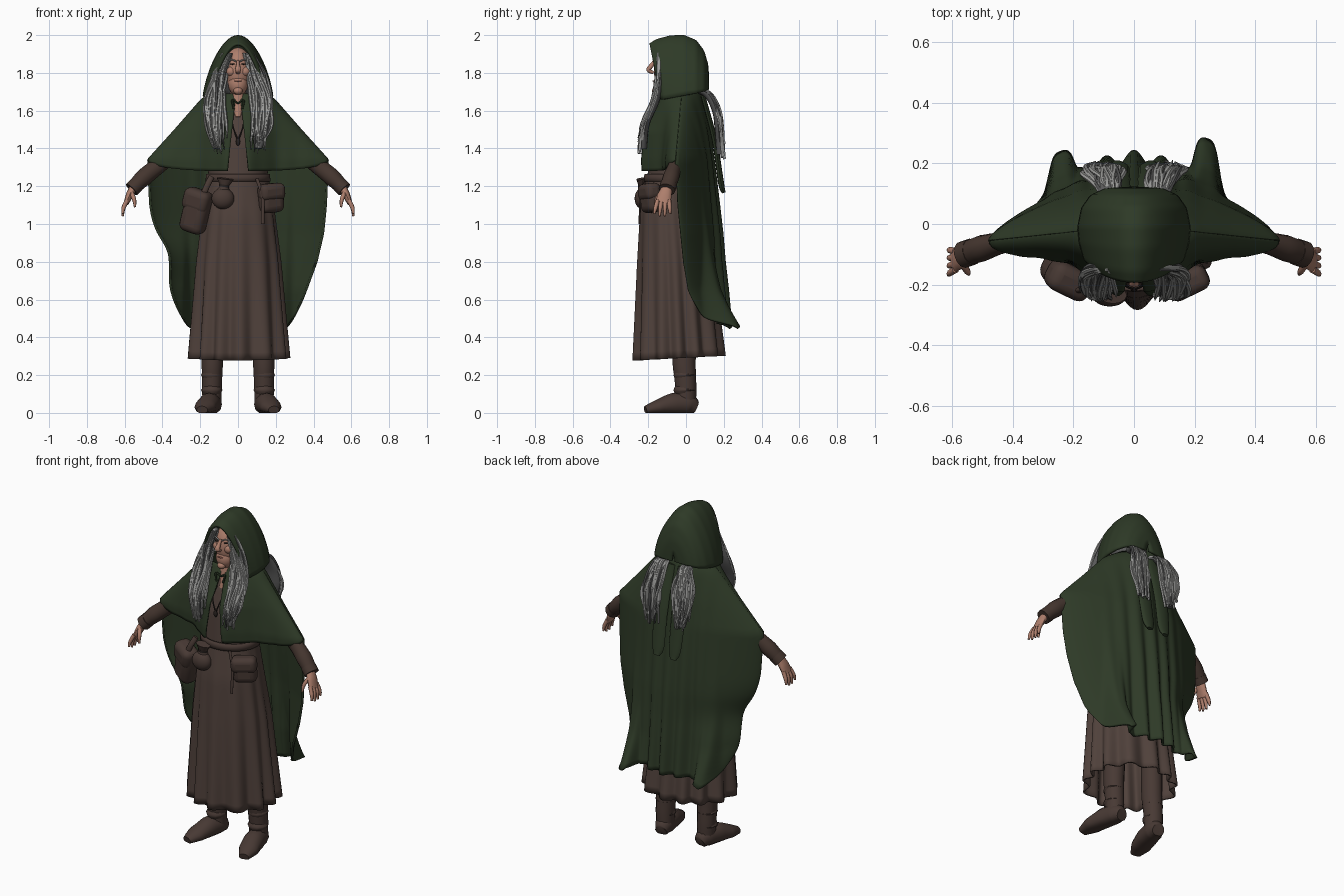
import bpy, bmesh, math, random
from mathutils import Vector

random.seed(4)
if "Cube" in bpy.data.objects:
    bpy.data.objects.remove(bpy.data.objects["Cube"])


def material(name, r, g, b):
    m = bpy.data.materials.new(name)
    m.use_nodes = True
    m.diffuse_color = (r, g, b, 1)
    bsdf = m.node_tree.nodes["Principled BSDF"]
    bsdf.inputs["Base Color"].default_value = (r, g, b, 1)
    bsdf.inputs["Roughness"].default_value = .9
    return m


GREEN = material("cloak green", .027, .042, .02)
BROWN = material("dress brown", .08, .053, .044)
SLEEVE = material("sleeve brown", .058, .036, .028)
LEATHER = material("leather brown", .064, .041, .034)
DARK = material("dark cord", .02, .015, .013)
SKIN = material("skin", .42, .21, .15)
LIP = material("lip red", .3, .12, .09)
GREY = material("hair grey", .33, .33, .32)
SHADE = material("hair dark grey", .1, .1, .1)


def at(table, k):
    """Linear lookup in rows of (key, values...)."""
    rows = sorted(table)
    k = min(max(k, rows[0][0]), rows[-1][0])
    for a, b in zip(rows, rows[1:]):
        if k <= b[0]:
            f = (k - a[0]) / (b[0] - a[0])
            return [p + (q - p) * f for p, q in zip(a[1:], b[1:])]


def finish(ob, mat, angle=50):
    bm = bmesh.new()
    bm.from_mesh(ob.data)
    bmesh.ops.recalc_face_normals(bm, faces=bm.faces)
    bm.to_mesh(ob.data)
    bm.free()
    ob.data.materials.append(mat)
    ob.data.shade_smooth()
    ob.data.set_sharp_from_angle(angle=math.radians(angle))
    return ob


def loft(name, rows, mat, closed=False, cap=False, thick=0):
    """Skin a list of equally long point rows."""
    n = len(rows[0])
    verts = [p for row in rows for p in row]
    faces = []
    for j in range(len(rows) - 1):
        for i in range(n if closed else n - 1):
            k = (i + 1) % n
            faces.append((j*n + i, j*n + k, (j + 1)*n + k, (j + 1)*n + i))
    if cap:
        faces += [tuple(range(n)), tuple(range(len(verts) - n, len(verts)))]
    me = bpy.data.meshes.new(name)
    me.from_pydata(verts, [], faces)
    ob = bpy.data.objects.new(name, me)
    bpy.context.collection.objects.link(ob)
    finish(ob, mat)
    if thick:
        mod = ob.modifiers.new("thickness", "SOLIDIFY")
        mod.thickness, mod.offset = thick, 0
    return ob


def tube(name, pts, radii, mat, ref=(0, 1, 0), sides=12, steps=5, floor=False):
    """Smooth tapering limb through pts; radii are (side, depth) pairs."""
    path = [Vector(p) for p in pts]
    ext = [path[0]*2 - path[1]] + path + [path[-1]*2 - path[-2]]
    rows = []
    for s in range(len(path) - 1):
        a, b, c, d = ext[s:s + 4]
        last = s == len(path) - 2
        for j in range(steps + last):
            t = j / steps
            p = (b*2 + (c - a)*t + (a*2 - b*5 + c*4 - d)*t*t + (b*3 - a - c*3 + d)*t**3) / 2
            tan = (c - a + (a*2 - b*5 + c*4 - d)*2*t + (b*3 - a - c*3 + d)*3*t*t).normalized()
            u = tan.cross(Vector(ref)).normalized()
            v = u.cross(tan)
            ru, rv = [x + (y - x)*t for x, y in zip(radii[s], radii[s + 1])]
            ring = []
            for i in range(sides):
                g = math.tau * i / sides
                q = p + u*ru*math.cos(g) + v*rv*math.sin(g)
                if floor:
                    q.z = max(q.z, 0)
                ring.append(q)
            rows.append(ring)
    return loft(name, rows, mat, True, True)


def ball(name, loc, size, mat):
    bpy.ops.mesh.primitive_uv_sphere_add(segments=24, ring_count=14, location=loc)
    ob = bpy.context.object
    ob.name, ob.scale = name, size
    return finish(ob, mat)


def box(name, loc, size, mat, rot, bevel):
    bpy.ops.mesh.primitive_cube_add(size=1, location=loc, rotation=rot)
    ob = bpy.context.object
    ob.name, ob.scale = name, size
    bpy.ops.object.transform_apply(location=False, rotation=False, scale=True)
    mod = ob.modifiers.new("rounding", "BEVEL")
    mod.width, mod.segments = bevel, 4
    return finish(ob, mat)


def gown(name, table, mat, fold=0, n=144, rows=24):
    """Elliptic rings from rows of (height, half width, front, back)."""
    top, low = max(table)[0], min(table)[0]
    out = []
    for j in range(rows + 1):
        f = j / rows
        z = top + (low - top)*f
        rx, front, back = at(table, z)
        ring = []
        for i in range(n):
            g = math.tau * i / n
            k = 1 + fold*f*(math.cos(13*g + math.sin(3*g)) - .4)
            ring.append((rx*k*math.cos(g), (front + back)/2 + (back - front)/2*k*math.sin(g),
                         z + .012*f*math.sin(g)*(fold > 0)))
        out.append(ring)
    return loft(name, out, mat, True, thick=.01)


# Dress, bodice and belt
gown("dress_skirt", [(1.26, .155, -.205, .06), (1.05, .19, -.238, .09),
                     (.8, .22, -.25, .135), (.29, .26, -.268, .195)], BROWN, .08)
gown("bodice", [(1.64, .05, -.12, .0), (1.56, .14, -.155, .05), (1.42, .16, -.19, .07),
                (1.22, .15, -.2, .06)], BROWN)
gown("belt", [(1.265, .163, -.215, .07), (1.225, .168, -.22, .075)], LEATHER, rows=2)
tube("belt_tail", [(.1, -.222, 1.24), (.13, -.24, 1.14), (.13, -.247, 1)],
     [(.009, .005)]*3, LEATHER)

# Cloak: rows of (height, half width, side line, back line)
CLOAK = [(1.72, .1, -.02, .07), (1.66, .19, -.025, .09), (1.5, .33, -.04, .12),
         (1.34, .475, -.055, .14), (1.1, .465, -.045, .165), (.95, .45, -.03, .18),
         (.8, .415, -.015, .19), (.65, .36, .01, .205), (.45, .28, .1, .22)]


def cloak_back(u, t):
    q = abs(u)
    hem = .47 + .14*q**6 - .04*math.exp(-((q - .72) / .15)**2)
    z = 1.72 + (hem - 1.72)*t
    w, side, back = at(CLOAK, z)
    if u < 0:
        w -= .06*math.exp(-((z - .84) / .13)**2)
    x = w*math.sin(u*math.pi/2)
    e = min(abs(x / w), 1)
    y = side + (back - side - .03)*(1 - e**1.5) + .03*math.sqrt(1 - e**6)
    y += .02*t*math.cos(x*68)*math.exp(-(x / .22)**4)
    y += .14*t**5*math.exp(-((abs(x) - .24) / .04)**4)*(1 if u > 0 else .7)
    return x, y, z


def cloak_front(u, t, s):
    hem = 1.28 + .06*u*u
    z = 1.69 + (hem - 1.69)*t
    w, side, back = at(CLOAK, z)
    gap = .01 + .045*t
    x = gap + (w - gap)*math.sin(u*math.pi/2)
    q = min(x / w, 1)
    bump = (.05 + .075*min(t*2, 1)) / (1 + (x / .15)**4)
    y = side - (.05 + bump)*math.sqrt(1 - q**6) + .006*t*math.cos(x*60)*(1 - q)
    return s*x, y, z


loft("cloak_back", [[cloak_back(i/70 - 1, j/50) for i in range(141)] for j in range(51)],
     GREEN, thick=.012)
for s, side in ((1, "left"), (-1, "right")):
    loft(side + "_cloak_front", [[cloak_front(i/50, j/24, s) for i in range(51)]
                                 for j in range(25)], GREEN, thick=.01)

# Hood: arches from front to back of (step, depth, half width, top, bottom, lean)
HOOD = [(0, -.19, .14, 1.95, 1.66, .06), (.12, -.155, .16, 1.972, 1.66, .04),
        (.3, -.08, .175, 1.992, 1.67, .02), (.5, -.01, .18, 1.993, 1.68, 0),
        (.65, .05, .168, 1.968, 1.69, 0), (.8, .09, .14, 1.915, 1.7, 0),
        (.92, .112, .09, 1.84, 1.71, 0), (1, .116, .01, 1.75, 1.715, 0)]
arches = []
for j in range(33):
    y, w, top, low, lean = at(HOOD, j / 32)
    arch = []
    for i in range(41):
        g = (i/20 - 1)*math.pi/2
        up = max(math.cos(g), 0)
        arch.append((w*math.sin(g)*(1 - .25*up), y + lean*(1 - up), low + (top - low)*up))
    arches.append(arch)
loft("hood", arches, GREEN, thick=.014)

# Head and face
ball("hair_cap", (0, -.045, 1.785), (.098, .1, .13), SHADE)
ball("head", (0, -.08, 1.81), (.075, .09, .125), SKIN)
ball("jaw", (0, -.12, 1.74), (.052, .052, .06), SKIN)
ball("chin", (0, -.158, 1.705), (.024, .022, .02), SKIN)
tube("neck", [(0, -.09, 1.74), (0, -.105, 1.65), (0, -.13, 1.56)],
     [(.045, .045), (.04, .042), (.022, .035)], SKIN)
tube("nose", [(0, -.165, 1.865), (0, -.182, 1.84), (0, -.198, 1.815), (0, -.172, 1.8)],
     [(.007, .008), (.01, .012), (.017, .012), (.01, .008)], SKIN)
ball("mouth", (0, -.17, 1.757), (.02, .007, .004), LIP)
for s, side in ((1, "left"), (-1, "right")):
    ball(side + "_eye", (s*.03, -.159, 1.847), (.012, .008, .004), DARK)
    ball(side + "_cheek", (s*.036, -.146, 1.808), (.026, .02, .025), SKIN)
    tube(side + "_brow", [(s*.01, -.17, 1.86), (s*.03, -.165, 1.869), (s*.052, -.147, 1.863)],
         [(.004, .004)]*3, GREY, (0, 0, 1), 8)


# Hair: a broad lock overlaid with wavy strands
def lock(name, pts, width, out, strands=18):
    tube(name + "_base", pts, [(k*width, .02) for k in (.35, .7, 1, .95, .35)], SHADE)
    for n in range(strands):
        d = (n + .5) / strands*2 - 1
        drop = random.uniform(-.06, .03)
        path = []
        for k, (p, grow) in enumerate(zip(pts, (.35, .75, 1.05, 1.05, .7))):
            path.append((p[0] + d*width*grow + random.uniform(-.013, .013),
                         p[1] + out*(.018*math.sqrt(1 - d*d) + random.uniform(-.004, .006)),
                         p[2] - drop*(k == 4)))
        tube(f"{name}_strand_{n}", path, [(r, .008) for r in (.005, .007, .009, .009, .002)],
             SHADE if n % 6 == 3 else GREY, sides=6, steps=4)


for s, side in ((1, "left"), (-1, "right")):
    lock(side + "_front_hair", [(s*.058, -.138, 1.905), (s*.098, -.135, 1.79), (s*.123, -.157, 1.66),
                                (s*.126, -.212, 1.53), (s*.107, -.228, 1.4)], .055, -1)
    lock(side + "_back_hair", [(s*.075, .05, 1.72), (s*.085, .115, 1.685), (s*.1, .158, 1.6),
                               (s*.105, .172, 1.5), (s*.1, .182, 1.37)], .058, 1)
    tube(side + "_scarf_tail", [(s*.05, .09, 1.68), (s*.06, .15, 1.45), (s*.055, .185, 1.22),
                                (s*.055, .2, 1.165)],
         [(.04, .012), (.048, .014), (.04, .016), (.02, .01)], GREEN)

    # Arms and hands
    tube(side + "_sleeve", [(s*.15, -.04, 1.52), (s*.3, -.055, 1.4), (s*.42, -.06, 1.31),
                            (s*.5, -.08, 1.245), (s*.56, -.1, 1.185)],
         [(.04, .04), (.034, .034), (.044, .034), (.046, .044), (.036, .04)], SLEEVE)
    tube(side + "_cuff", [(s*.535, -.092, 1.21), (s*.563, -.101, 1.182)],
         [(.042, .045)]*2, SLEEVE)
    tube(side + "_palm", [(s*.55, -.098, 1.2), (s*.573, -.112, 1.155), (s*.592, -.122, 1.11)],
         [(.022, .027), (.02, .037), (.014, .04)], SKIN)
    for n in range(4):
        d = n - 1.5
        tube(f"{side}_finger_{n}", [(s*.588, -.12 + d*.02, 1.125), (s*.606, -.124 + d*.025, 1.085),
                                    (s*.611, -.126 + d*.028, 1.04 + .006*d*d)],
             [(.012, .012), (.011, .011), (.006, .006)], SKIN, sides=8)
    tube(side + "_thumb", [(s*.565, -.13, 1.165), (s*.55, -.155, 1.13), (s*.545, -.165, 1.09)],
         [(.013, .014), (.011, .011), (.006, .006)], SKIN, sides=8)

    # Boots
    tube(side + "_boot_shaft", [(s*.125, 0, .62), (s*.135, -.01, .3), (s*.137, -.005, .2),
                                (s*.138, .0, .12), (s*.137, .0, .03)],
         [(.06, .062), (.057, .062), (.054, .058), (.052, .055), (.05, .052)], LEATHER)
    for n, z in enumerate((.12, .2)):
        tube(f"{side}_boot_crease_{n}", [(s*.139, -.004, z - .02), (s*.139, -.006, z),
                                         (s*.139, -.004, z + .02)],
             [(.046, .05), (.057, .06), (.046, .05)], LEATHER)
    tube(side + "_boot_foot", [(s*.13, .052, .025), (s*.137, .01, .045), (s*.155, -.07, .045),
                               (s*.175, -.15, .03), (s*.19, -.215, .015)],
         [(.036, .036), (.053, .06), (.058, .06), (.057, .04), (.03, .022)],
         LEATHER, (0, 0, 1), floor=True)
    tube(side + "_necklace", [(s*.035, -.14, 1.58), (s*.028, -.2, 1.52), (0, -.215, 1.44)],
         [(.004, .004)]*3, DARK, sides=6)
    tube(side + "_neck_tie", [(0, -.16, 1.64), (s*.03, -.168, 1.655), (s*.022, -.175, 1.61)],
         [(.006, .006)]*3, GREEN, (1, 1, 0), 6)
ball("pendant", (0, -.215, 1.435), (.012, .008, .02), DARK)

# Bags on the belt
box("satchel", (-.225, -.17, 1.055), (.14, .1, .21), LEATHER, (.1, .3, -.45), .04)
box("satchel_flap", (-.215, -.185, 1.125), (.15, .1, .12), LEATHER, (.1, .3, -.45), .035)
tube("satchel_strap", [(-.14, -.2, 1.25), (-.165, -.215, 1.2), (-.19, -.22, 1.14)],
     [(.016, .01)]*3, LEATHER)
ball("drawstring_pouch", (-.08, -.23, 1.135), (.06, .042, .056), LEATHER)
tube("pouch_neck", [(-.078, -.225, 1.165), (-.073, -.23, 1.2), (-.068, -.235, 1.24)],
     [(.042, .03), (.022, .02), (.045, .028)], LEATHER)
tube("pouch_cord", [(-.075, -.23, 1.196), (-.073, -.23, 1.208)], [(.027, .025)]*2, DARK)
box("belt_pouch", (.175, -.185, 1.13), (.135, .085, .14), LEATHER, (.05, -.08, .45), .035)
box("belt_pouch_flap", (.177, -.195, 1.17), (.143, .085, .09), LEATHER, (.05, -.08, .45), .03)
